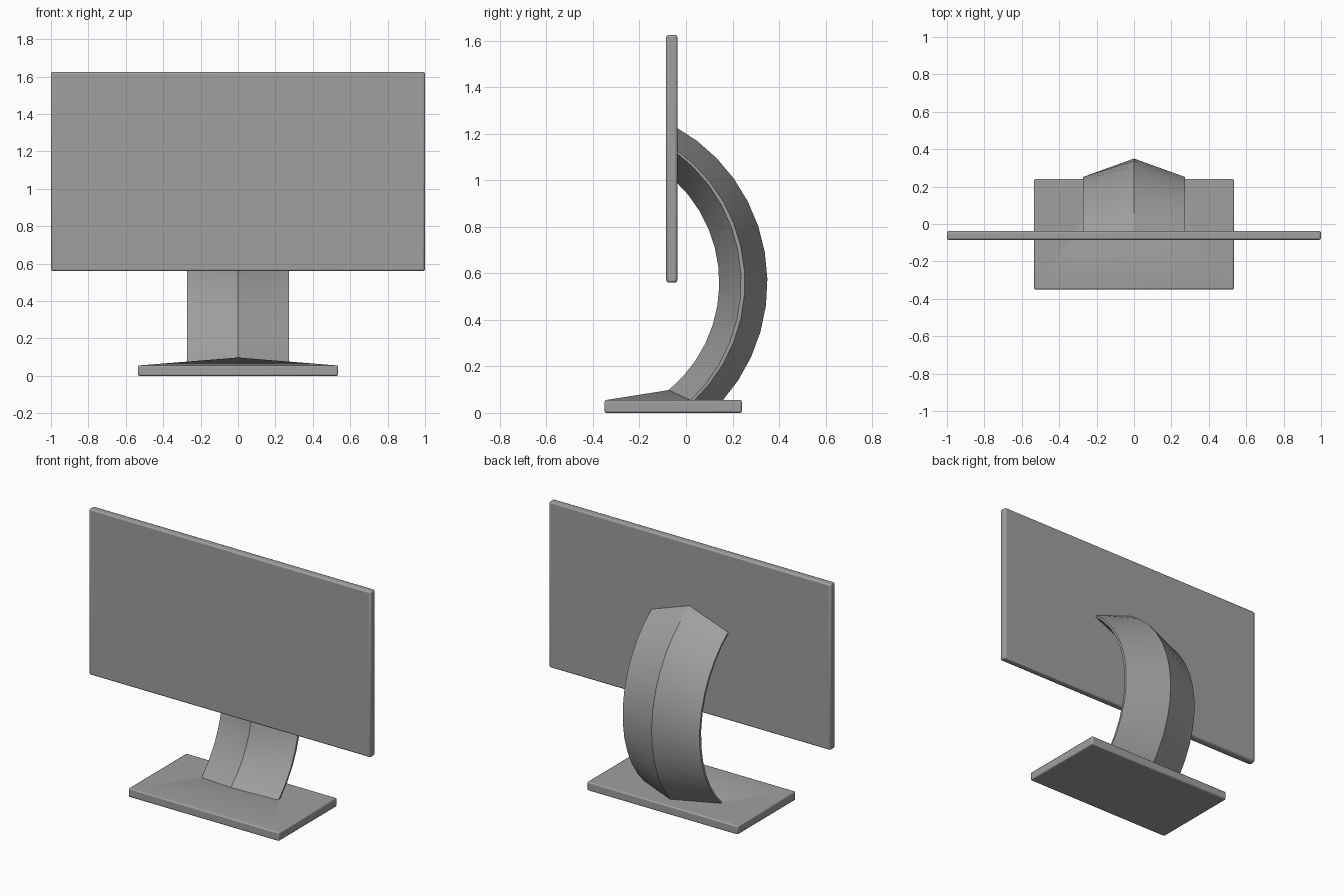
import bpy
import math

cube = bpy.data.objects.get("Cube")
if cube:
    bpy.data.objects.remove(cube, do_unlink=True)

grey = bpy.data.materials.new("mid_grey")
grey.use_nodes = True
colour = (0.35, 0.35, 0.35, 1)
grey.diffuse_color = colour
grey.node_tree.nodes["Principled BSDF"].inputs["Base Color"].default_value = colour


def make_object(name, verts, faces, bevel=0):
    mesh = bpy.data.meshes.new(name)
    mesh.from_pydata(verts, [], faces)
    mesh.materials.append(grey)
    obj = bpy.data.objects.new(name, mesh)
    bpy.context.collection.objects.link(obj)
    bpy.ops.object.select_all(action="DESELECT")
    obj.select_set(True)
    bpy.context.view_layer.objects.active = obj
    # Consistent outward normals, then smooth shading with sharp creases
    bpy.ops.object.mode_set(mode="EDIT")
    bpy.ops.mesh.select_all(action="SELECT")
    bpy.ops.mesh.normals_make_consistent(inside=False)
    bpy.ops.object.mode_set(mode="OBJECT")
    bpy.ops.object.shade_smooth_by_angle(angle=math.radians(30))
    if bevel:
        mod = obj.modifiers.new("rounded_edges", "BEVEL")
        mod.width = bevel
        mod.segments = 2
    return obj


def make_slab(name, half_width, y_range, z_range, bevel):
    verts = [(x, y, z) for x in (-half_width, half_width) for y in y_range for z in z_range]
    faces = [(0, 1, 3, 2), (4, 6, 7, 5), (0, 4, 5, 1),
             (2, 3, 7, 6), (0, 2, 6, 4), (1, 5, 7, 3)]
    return make_object(name, verts, faces, bevel)


# Flat slabs: display panel and base plate
make_slab("screen", 1.0, (-0.085, -0.037), (0.56, 1.625), 0.01)
make_slab("base_plate", 0.535, (-0.35, 0.24), (0, 0.056), 0.008)

# Curved stand: six-sided section, ridged front and back, swept round an arc
ARC_Z = 0.56
SEGMENTS = 12
HALF_WIDTH = 0.273


def arc(x, radius, rear_y, end_z):
    centre_y = rear_y - radius
    start = math.acos((-0.05 - centre_y) / radius)
    end = math.asin((end_z - ARC_Z) / radius)
    points = []
    for i in range(SEGMENTS + 1):
        a = start + (end - start) * i / SEGMENTS
        points.append((x, centre_y + radius * math.cos(a), ARC_Z + radius * math.sin(a)))
    return points


rails = [
    arc(0, 0.6, 0.143, 0.098),
    arc(HALF_WIDTH, 0.7, 0.237, 0.05),
    arc(HALF_WIDTH, 0.7, 0.253, 0.05),
    arc(0, 0.765, 0.35, 0.05),
    arc(-HALF_WIDTH, 0.7, 0.253, 0.05),
    arc(-HALF_WIDTH, 0.7, 0.237, 0.05),
]
sides = len(rails)
rings = SEGMENTS + 1
stand_verts = [p for rail in rails for p in rail]
stand_faces = []
for s in range(sides):
    a, b = s * rings, (s + 1) % sides * rings
    for i in range(SEGMENTS):
        stand_faces.append((a + i, b + i, b + i + 1, a + i + 1))
for i in (0, SEGMENTS):
    stand_faces.append([s * rings + i for s in range(sides)])
make_object("curved_stand", stand_verts, stand_faces)

# Shallow faceted ramp blending the stand into the front of the base
apex, corner = rails[0][-1], rails[1][-1]
ramp_verts = [
    apex,
    (HALF_WIDTH, corner[1], 0.056),
    (0.525, -0.34, 0.056),
    (-0.525, -0.34, 0.056),
    (-HALF_WIDTH, corner[1], 0.056),
]
ramp_faces = [(0, i, i % 4 + 1) for i in range(1, 5)] + [(1, 2, 3, 4)]
make_object("base_ramp", ramp_verts, ramp_faces)
